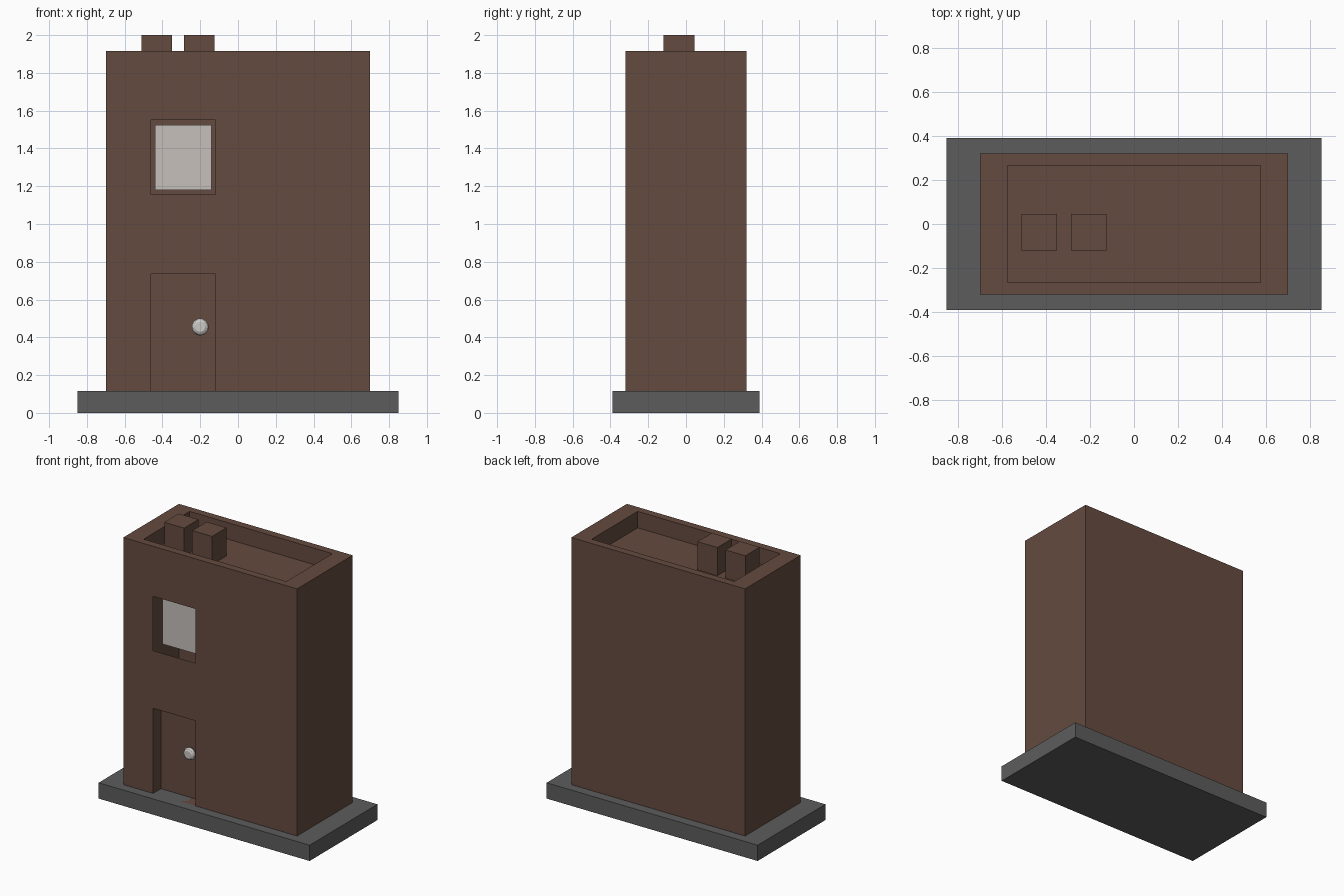
import bpy, bmesh, math
from mathutils import Vector, Matrix

if "Cube" in bpy.data.objects:
    bpy.data.objects.remove(bpy.data.objects["Cube"], do_unlink=True)


def material(name, rgb):
    m = bpy.data.materials.new(name)
    m.use_nodes = True
    m.diffuse_color = (*rgb, 1)
    m.node_tree.nodes["Principled BSDF"].inputs["Base Color"].default_value = (*rgb, 1)
    return m


brown = material("brown brick", (0.13, 0.07, 0.052))
grey = material("grey paving", (0.108, 0.108, 0.108))
pale = material("pale glass", (0.57, 0.53, 0.5))
silver = material("silver metal", (0.6, 0.58, 0.56))


def finish(name, bm, mat):
    mesh = bpy.data.meshes.new(name)
    bm.to_mesh(mesh)
    bm.free()
    mesh.materials.append(mat)
    ob = bpy.data.objects.new(name, mesh)
    bpy.context.collection.objects.link(ob)
    return ob


def box_mesh(low, high):
    low, high = Vector(low), Vector(high)
    bm = bmesh.new()
    place = Matrix.Translation((low + high) / 2) @ Matrix.Diagonal((*(high - low), 1))
    bmesh.ops.create_cube(bm, size=1, matrix=place)
    return bm


def face_near(bm, point):
    return min(bm.faces, key=lambda f: (f.calc_center_median() - Vector(point)).length)


def recess(bm, face, scale, shift):
    """Replace a face by a scaled, shifted copy joined to its old border."""
    old = [v.co.copy() for v in face.verts]
    centre = face.calc_center_median()
    bmesh.ops.inset_individual(bm, faces=[face], thickness=0.01)
    for v, co in zip(face.verts, old):
        v.co = centre + (co - centre) * Vector(scale) + Vector(shift)


# Paving slab
finish("base_slab", box_mesh((-0.85, -0.39, 0), (0.85, 0.39, 0.115)), grey)

# Building shell: hollow, open at the bottom
X, Y, FLOOR, TOP = 0.70, 0.32, 0.115, 1.915
LEFT, RIGHT = -0.46, -0.12
DOOR_TOP, SILL, LINTEL = 0.735, 1.155, 1.55
ROOF = 1.795
bm = box_mesh((-X, -Y, FLOOR), (X, Y, TOP))
bm.faces.remove(face_near(bm, (0, 0, FLOOR)))

# Sunken roof inside a parapet
roof = face_near(bm, (0, 0, TOP))
recess(bm, roof, (0.575 / X, 0.265 / Y, 1), (0, 0, 0))
recess(bm, roof, (1, 1, 1), (0, 0, ROOF - TOP))

# Cut the front wall into cells for the openings
cuts = [((x, 0, 0), (1, 0, 0)) for x in (LEFT, RIGHT)]
cuts += [((0, 0, z), (0, 0, 1)) for z in (DOOR_TOP, SILL, LINTEL)]
for point, normal in cuts:
    front = [f for f in bm.faces if abs(f.calc_center_median().y + Y) < 1e-4]
    geom = {g for f in front for g in (f, *f.edges, *f.verts)}
    bmesh.ops.bisect_plane(bm, geom=list(geom), plane_co=point, plane_no=normal)
mid = (LEFT + RIGHT) / 2
bmesh.ops.delete(bm, geom=[face_near(bm, (mid, -Y, (SILL + LINTEL) / 2))], context="FACES")
door = face_near(bm, (mid, -Y, (FLOOR + DOOR_TOP) / 2))
recess(bm, door, (1, 1, 1), (0, 0.09, 0))
finish("building_shell", bm, brown)

# Window pane hung behind the opening
finish("window_pane", box_mesh((-0.44, -0.243, 1.18), (-0.14, -0.225, 1.525)), pale)

# Chimneys
for i, x in enumerate((-0.51, -0.285)):
    finish(f"chimney_{i + 1}", box_mesh((x, -0.12, ROOF), (x + 0.16, 0.045, 2)), brown)

# Door knob: profile of (radius, distance from door) spun about its axis
profile = [(0.018, 0), (0.018, 0.02), (0.038, 0.025), (0.045, 0.04),
           (0.038, 0.055), (0.026, 0.062), (0, 0.062)]
bm = bmesh.new()
verts = [bm.verts.new((r, -d, 0)) for r, d in profile]
edges = [bm.edges.new(pair) for pair in zip(verts, verts[1:])]
bmesh.ops.spin(bm, geom=verts + edges, cent=(0, 0, 0), axis=(0, 1, 0),
               angle=math.tau, steps=24, use_duplicate=False)
bmesh.ops.remove_doubles(bm, verts=bm.verts[:], dist=1e-4)
bmesh.ops.recalc_face_normals(bm, faces=bm.faces[:])
knob = finish("door_knob", bm, silver)
knob.location = (-0.2, -0.23, 0.455)
